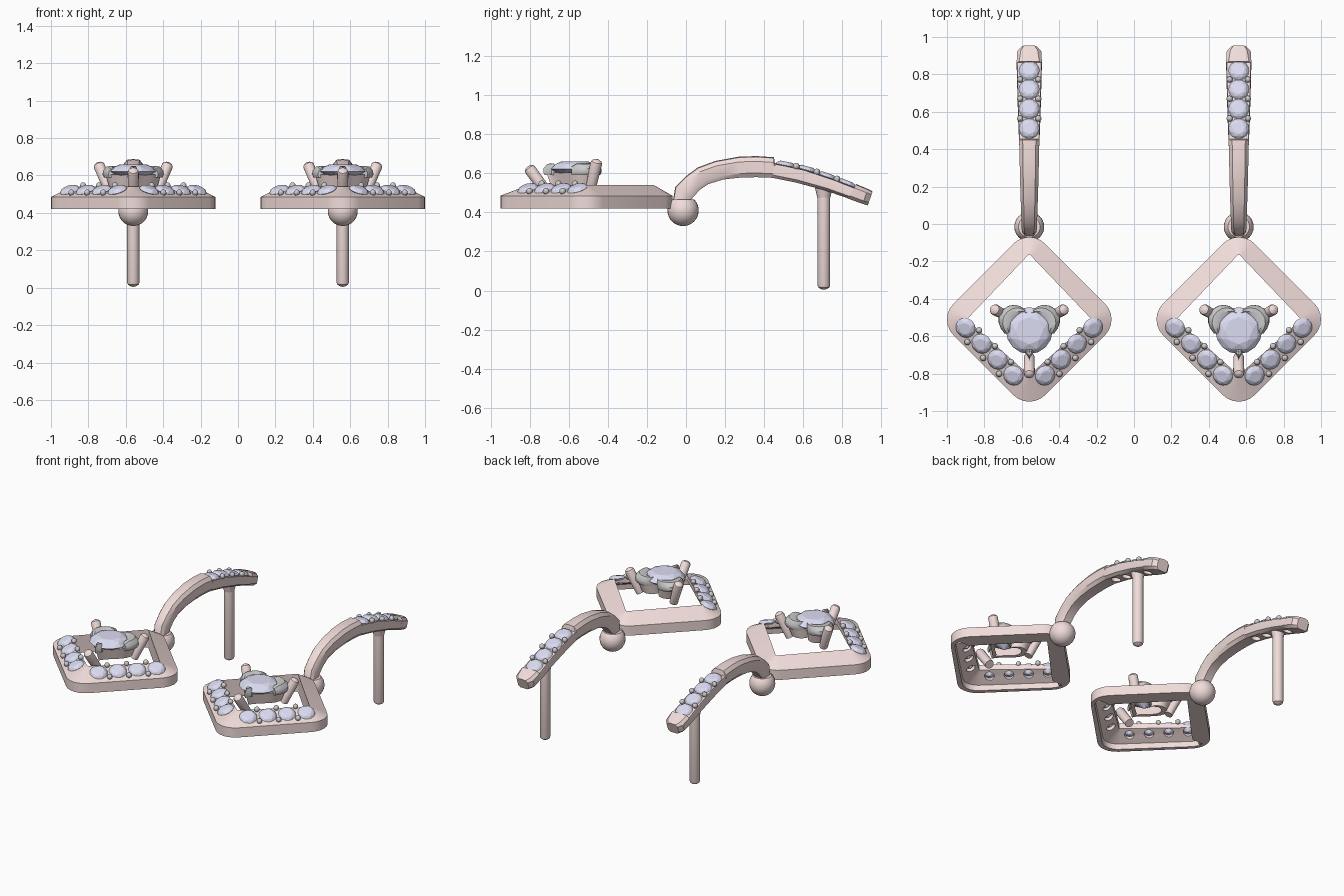
import bpy, bmesh, math
from mathutils import Vector, Matrix

if "Cube" in bpy.data.objects:
    bpy.data.objects.remove(bpy.data.objects["Cube"])

def material(name, col):
    m = bpy.data.materials.new(name)
    m.diffuse_color = (*col, 1)
    m.use_nodes = True
    m.node_tree.nodes["Principled BSDF"].inputs["Base Color"].default_value = m.diffuse_color
    return m

ROSE = material("rose_gold", (0.88, 0.72, 0.70))
GEM = material("pale_gem", (0.72, 0.72, 0.90))
parts = []

def finish(bm, name, mat=None, smooth=True, keep=True):
    bmesh.ops.recalc_face_normals(bm, faces=bm.faces)
    me = bpy.data.meshes.new(name)
    bm.to_mesh(me)
    bm.free()
    ob = bpy.data.objects.new(name, me)
    bpy.context.collection.objects.link(ob)
    if mat:
        me.materials.append(mat)
    if keep:
        parts.append((ob, smooth))
    return ob

def loft(bm, rings, closed=False):
    """Skin closed rings; cap both ends unless the loft itself is closed."""
    vs = [[bm.verts.new(p) for p in r] for r in rings]
    n = len(vs[0])
    for a, b in zip(vs, vs[1:] + vs[:1] if closed else vs[1:]):
        for i in range(n):
            j = (i + 1) % n
            bm.faces.new((a[i], a[j], b[j], b[i]))
    if not closed:
        bm.faces.new(vs[0])
        bm.faces.new(vs[-1])

def polar(deg, r=1.0):
    a = math.radians(deg)
    return Vector((r * math.cos(a), r * math.sin(a), 0))

def aim(pos, normal):
    return Matrix.Translation(pos) @ Vector((0, 0, 1)).rotation_difference(normal).to_matrix().to_4x4()

def gem(bm, pos, normal, r, crown=0.35, depth=0.7):
    """Brilliant cut stone as a convex hull of its facet rings."""
    pts = [polar(45 * i, 0.58 * r) + Vector((0, 0, crown * r)) for i in range(8)]
    pts += [polar(45 * i + 22.5, 0.84 * r) + Vector((0, 0, crown * 0.65 * r)) for i in range(8)]
    pts += [polar(22.5 * i, r) for i in range(16)] + [Vector((0, 0, -depth * r))]
    M = aim(pos, normal)
    bmesh.ops.convex_hull(bm, input=[bm.verts.new(M @ p) for p in pts])

def bead(bm, pos, r):
    bmesh.ops.create_uvsphere(bm, u_segments=10, v_segments=6, radius=r, matrix=Matrix.Translation(pos))

def rod(bm, a, b, r0, r1, seg=16):
    """Tapered pin with rounded far end."""
    a, b = Vector(a), Vector(b)
    d = (b - a).normalized()
    M, L = aim(a, d), (b - a).length
    prof = [(0, r0), (L - r1 * 0.7, r1), (L - r1 * 0.35, r1 * 0.87), (L - r1 * 0.1, r1 * 0.5), (L, r1 * 0.15)]
    loft(bm, [[M @ (polar(360 * i / seg, r) + Vector((0, 0, h))) for i in range(seg)] for h, r in prof])

gems, beads = bmesh.new(), bmesh.new()

def pave(cut, spots, side, r):
    """Row of stones with bead pairs between, and drill holes behind each stone."""
    for pos, nor in spots:
        gem(gems, pos, nor, r)
        bmesh.ops.create_cone(cut, cap_ends=True, segments=16, radius1=0.03, radius2=0.03,
                              depth=0.2, matrix=aim(pos - nor * 0.05, nor))
    for (p, n), (q, m) in zip(spots, spots[1:]):
        for s in (-1, 1):
            bead(beads, (p + q) / 2 + side * s * r * 0.88 + n * 0.008, 0.017)

def drill(ob, cut):
    cutter = finish(cut, "drill_cutter", keep=False)
    cutter.hide_render = True
    mod = ob.modifiers.new("drill", 'BOOLEAN')
    mod.operation, mod.solver, mod.object = 'DIFFERENCE', 'EXACT', cutter
    dg = bpy.context.evaluated_depsgraph_get()
    me = bpy.data.meshes.new_from_object(ob.evaluated_get(dg))
    ob.modifiers.clear()
    ob.data = me
    bpy.data.objects.remove(cutter)

# Diamond frame: solid upper bars, hollow sloping lower bars
C = Vector((0, -0.51, 0))
frame, rings = bmesh.new(), []
for k, inner in enumerate((0.32, 0.335, 0.32, 0.285)):
    for f in range(-45, 46, 15):
        th = 90 * k
        o = C + polar(th, 0.32) + polar(th + f, 0.12)
        i = C + polar(th, inner) + polar(th + f, 0.01)
        low = k == 3 or (k == 0 and f < 0) or (k == 2 and f > 0)
        zi, zm = (0.505, 0.455) if low else (0.42, 0.42)
        m1, m2 = o.lerp(i, 0.25 if low else 0.55), o.lerp(i, 0.22)
        rings.append([p + Vector((0, 0, z)) for p, z in
                      ((o, 0.42), (o, 0.485), (i, 0.54), (i, zi), (m1, zm), (m2, 0.42))])
loft(frame, rings, closed=True)
frame = finish(frame, "diamond_frame", ROSE)
cut = bmesh.new()
for s in (-1, 1):
    out = Vector((s * 0.707, -0.707, 0))
    nor = (out * 0.39 + Vector((0, 0, 0.92))).normalized()
    side = (out * 0.92 - Vector((0, 0, 0.39))).normalized()
    xs = (0.34, 0.255, 0.17, 0.085)
    pave(cut, [(Vector((s * x, C.y - (0.385 - x), 0.52)), nor) for x in xs], side, 0.055)
drill(frame, cut)

# Curved hook: outer (y, z), inner (y, z), half width, top fullness
stations = [(-.07, .44, .00, .41, .035, .65), (-.055, .53, .03, .47, .04, .65), (.0, .585, .07, .515, .042, .65),
            (.06, .63, .115, .545, .044, .65), (.15, .663, .19, .568, .047, .65), (.27, .685, .28, .578, .05, .65),
            (.36, .688, .36, .58, .052, .65), (.45, .682, .44, .577, .054, .65), (.455, .65, .45, .575, .055, .95),
            (.6, .62, .56, .553, .06, .95), (.75, .57, .71, .513, .064, .95), (.865, .525, .82, .475, .067, .95),
            (.87, .545, .83, .47, .068, .8), (.93, .52, .905, .443, .064, .7), (.955, .507, .93, .436, .04, .7)]
hook, rings = bmesh.new(), []
for oy, oz, iy, iz, w, top in stations:
    o, i = Vector((0, oy, oz)), Vector((0, iy, iz))
    sec = [(0.7, 0), (1, 0.2), (1, 0.75), (top, 0.96), (0, 1)]
    sec += [(-a, b) for a, b in sec[3::-1]]
    rings.append([i.lerp(o, b) + Vector((a * w, 0, 0)) for a, b in sec])
loft(hook, rings)
hook = finish(hook, "curved_hook", ROSE)
cut = bmesh.new()
spots = [(Vector((0, y, z)), Vector((0, t, 1)).normalized()) for y, z, t in
         ((.51, .64, .2), (.615, .617, .28), (.72, .582, .35), (.82, .545, .4))]
pave(cut, spots, Vector((1, 0, 0)), 0.055)
drill(hook, cut)

# Ear post with collar
post = bmesh.new()
rod(post, (0, 0.705, 0.53), (0, 0.705, 0.005), 0.033, 0.033)
bmesh.ops.create_cone(post, cap_ends=True, segments=16, radius1=0.033, radius2=0.045, depth=0.05,
                      matrix=Matrix.Translation((0, 0.705, 0.5)))
finish(post, "ear_post", ROSE)

# Ball joint, cut flat on top
ball = bmesh.new()
bmesh.ops.create_uvsphere(ball, u_segments=24, v_segments=16, radius=0.08, matrix=Matrix.Translation((0, -0.015, 0.41)))
res = bmesh.ops.bisect_plane(ball, geom=ball.verts[:] + ball.edges[:] + ball.faces[:],
                             plane_co=(0, 0, 0.465), plane_no=(0, 0, 1), clear_outer=True)
bmesh.ops.holes_fill(ball, edges=[e for e in ball.edges if e.is_boundary])
finish(ball, "ball_joint", ROSE)

# Heart setting
HC = Vector((0, -0.555, 0))
def heart(t, s=1.0):
    y = 13 * math.cos(t) - 5 * math.cos(2 * t) - 2 * math.cos(3 * t) - math.cos(4 * t)
    return HC + Vector((16 * math.sin(t) ** 3, y, 0)) * 0.0103 * s

cup, rings = bmesh.new(), []
for k in range(40):
    t = 2 * math.pi * (k + 0.5) / 40
    rings.append([heart(t, s) + Vector((0, 0, z)) for s, z in
                  ((0.76, 0.53), (0.92, 0.605), (0.74, 0.605), (0.56, 0.53))])
loft(cup, rings, closed=True)
finish(cup, "heart_cup", ROSE)

# Grey lobes and tip around the centre stone
SC = Vector((0, -0.57, 0))
lobes = bmesh.new()
for t0, t1 in ((0.12, 1.95), (-1.95, -0.12), (2.6, 2 * math.pi - 2.6)):
    rings = []
    for k in range(13):
        t = t0 + (t1 - t0) * k / 12
        h = heart(t)
        c = SC + (h - SC).normalized() * min(0.095, (h - SC).length * 0.8)
        e = 0.75 if k in (0, 12) else 1
        rings.append([h.lerp(c, a) + Vector((0, 0, 0.59 + (z - 0.59) * e)) for a, z in
                      ((0.12, 0.59), (0, 0.605), (0.02, 0.625), (0.3, 0.648), (0.65, 0.65), (1, 0.635), (1, 0.59))])
    loft(lobes, rings)
finish(lobes, "heart_lobes")
gem(gems, SC + Vector((0, 0, 0.622)), Vector((0, 0, 1)), 0.125, 0.3, 0.65)

# Three prongs holding the heart
prongs = bmesh.new()
rod(prongs, (0, -0.71, 0.5), (0, -0.81, 0.635), 0.028, 0.03)
for s in (-1, 1):
    rod(prongs, (s * 0.125, -0.49, 0.51), (s * 0.19, -0.455, 0.67), 0.026, 0.03)
finish(prongs, "heart_prongs", ROSE)

finish(gems, "gemstones", GEM, smooth=False)
finish(beads, "setting_beads")

# Shade, then place the matching pair
for ob, smooth in parts:
    if smooth:
        bpy.ops.object.select_all(action='DESELECT')
        ob.select_set(True)
        bpy.context.view_layer.objects.active = ob
        bpy.ops.object.shade_smooth_by_angle(angle=math.radians(35))
    twin = ob.copy()
    twin.name = ob.name + "_right"
    ob.name += "_left"
    bpy.context.collection.objects.link(twin)
    ob.location.x, twin.location.x = -0.56, 0.56
